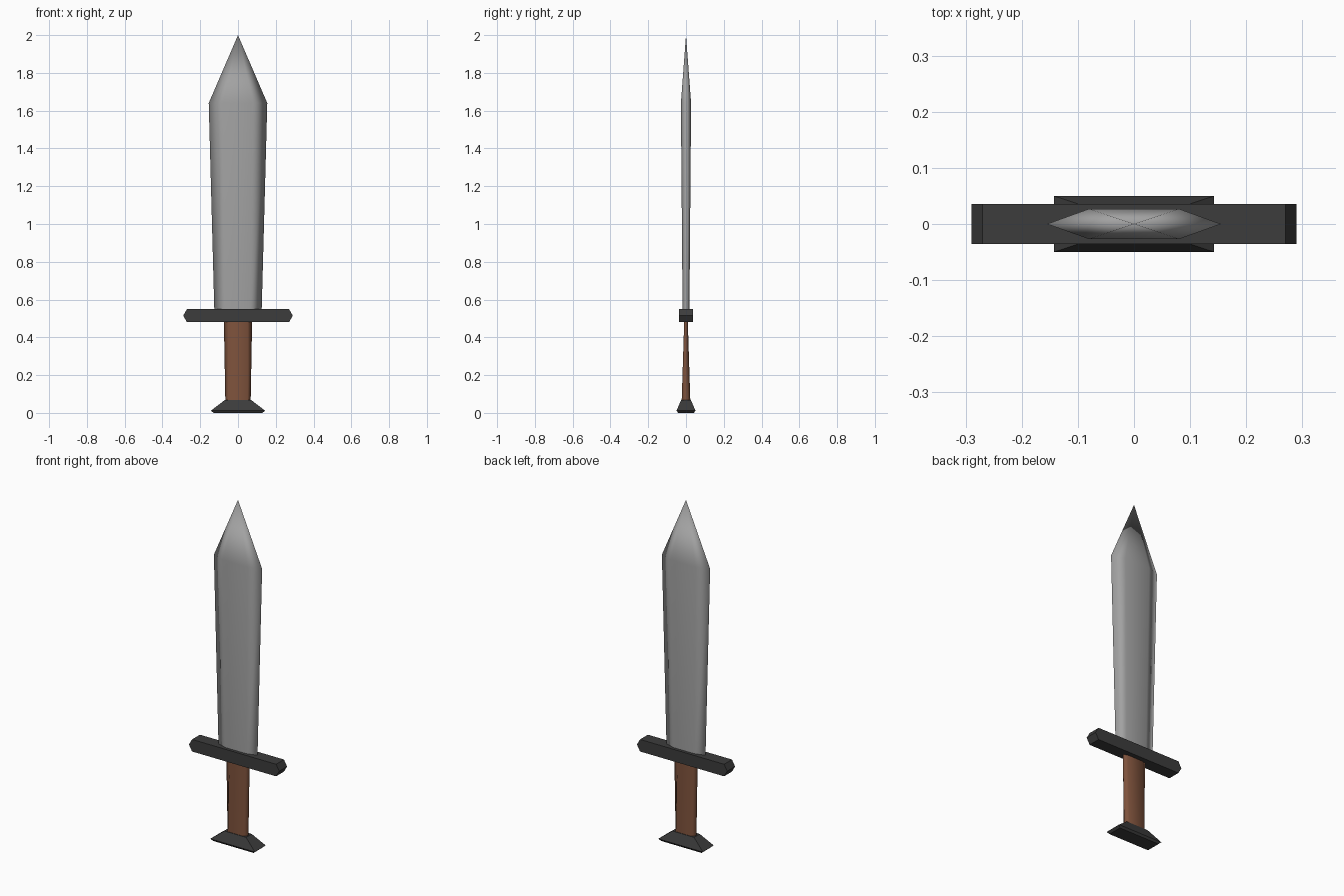
import bpy

if "Cube" in bpy.data.objects:
    bpy.data.objects.remove(bpy.data.objects["Cube"])


def material(name, rgb):
    m = bpy.data.materials.new(name)
    m.diffuse_color = (*rgb, 1)
    m.use_nodes = True
    m.node_tree.nodes["Principled BSDF"].inputs["Base Color"].default_value = m.diffuse_color
    return m


def loft(name, rings, mat=None, tip=None, smooth=True):
    """Skin a stack of equal-sized rings, optionally closing to a point."""
    n = len(rings[0])
    verts = [v for r in rings for v in r]
    faces = [tuple(range(n))[::-1]]
    for k in range(len(rings) - 1):
        for i in range(n):
            j = (i + 1) % n
            faces.append((k * n + i, k * n + j, (k + 1) * n + j, (k + 1) * n + i))
    last = (len(rings) - 1) * n
    if tip:
        verts.append(tip)
        faces += [(last + i, last + (i + 1) % n, len(verts) - 1) for i in range(n)]
    else:
        faces.append(tuple(range(last, last + n)))
    me = bpy.data.meshes.new(name)
    me.from_pydata(verts, [], faces)
    for p in me.polygons:
        p.use_smooth = smooth and len(p.vertices) < 5
    ob = bpy.data.objects.new(name, me)
    bpy.context.collection.objects.link(ob)
    if mat:
        me.materials.append(mat)
    return ob


def hexagon(w, shoulder, t, z):
    return [(-w, 0, z), (-shoulder, -t, z), (shoulder, -t, z),
            (w, 0, z), (shoulder, t, z), (-shoulder, t, z)]


def rect(w, d, z):
    return [(-w, -d, z), (w, -d, z), (w, d, z), (-w, d, z)]


steel = material("steel", (0.36, 0.36, 0.36))
dark = material("dark_metal", (0.045, 0.045, 0.045))
wood = material("brown_wood", (0.21, 0.085, 0.045))

# Blade: flattened hexagon flaring upward, then a point
loft("blade", [hexagon(0.125, 0.065, 0.018, 0.53), hexagon(0.155, 0.08, 0.027, 1.64)],
     steel, tip=(0, 0, 2.0))

# Guard: bar with chamfered ends, extruded front to back
profile = [(-0.27, 0.48), (0.27, 0.48), (0.29, 0.515),
           (0.27, 0.55), (-0.27, 0.55), (-0.29, 0.515)]
loft("guard", [[(x, y, z) for x, z in profile] for y in (0.036, -0.036)], dark, smooth=False)

# Grip: tapers thinner towards the guard
loft("grip", [hexagon(0.067, 0.05, 0.023, 0.06), hexagon(0.075, 0.05, 0.009, 0.5)], wood)

# Pommel: flared foot with a small lower bevel
loft("pommel", [rect(0.13, 0.042, 0), rect(0.143, 0.05, 0.012), rect(0.07, 0.026, 0.068)],
     dark, smooth=False)
